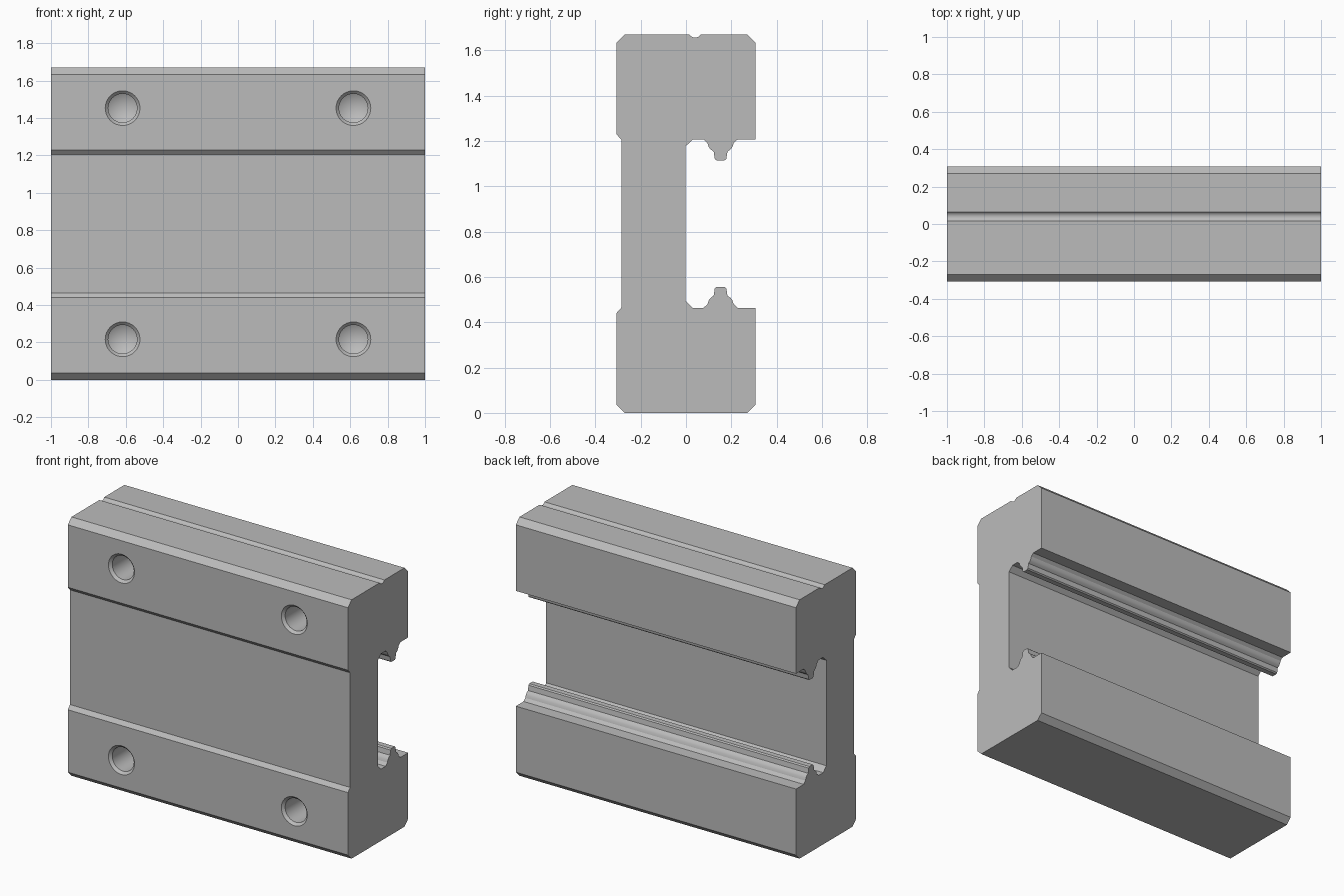
import bpy, bmesh, math

cube = bpy.data.objects.get("Cube")
if cube:
    bpy.data.objects.remove(cube)

HEIGHT, HALF_DEPTH, HALF_LEN = 1.67, 0.307, 1.0

steel = bpy.data.materials.new("plain grey steel")
steel.use_nodes = True
GREY = (0.5, 0.5, 0.5, 1)
steel.diffuse_color = GREY
steel.node_tree.nodes["Principled BSDF"].inputs["Base Color"].default_value = GREY


def make_object(name, bm):
    bmesh.ops.recalc_face_normals(bm, faces=bm.faces)
    mesh = bpy.data.meshes.new(name)
    bm.to_mesh(mesh)
    bm.free()
    mesh.materials.append(steel)
    obj = bpy.data.objects.new(name, mesh)
    bpy.context.collection.objects.link(obj)
    return obj


def arc(cy, cz, r, start, end, n):
    angles = [math.radians(start + (end - start) * i / n) for i in range(n + 1)]
    return [(cy + r * math.cos(a), cz + r * math.sin(a)) for a in angles]


# Upper half of the section as (y, z), from the front web round to the cavity
front_and_top = [(-0.285, 1.205), (-HALF_DEPTH, 1.23), (-HALF_DEPTH, 1.633), (-0.27, HEIGHT)]
top_back = [(0.27, HEIGHT), (HALF_DEPTH, 1.633)]
lip_left = [(0.15, 1.114), (0.135, 1.114), (0.127, 1.121), (0.122, 1.153),
            (0.108, 1.163), (0.1, 1.174), (0.095, 1.19), (0.077, 1.207)]
lip_right = [(0.305 - y, z) for y, z in reversed(lip_left[1:])]
cavity = ([(HALF_DEPTH, 1.207)] + lip_right + lip_left[1:]
          + [(0.03, 1.207), (-0.003, 1.175)])
# Shallow round groove along the top only
groove = arc(0.04, HEIGHT + 0.015, 0.029, 211, 329, 8)

upper = front_and_top + groove + top_back + cavity
lower = [(y, HEIGHT - z) for y, z in reversed(front_and_top + top_back + cavity)]

# Body: section extruded along x
bm = bmesh.new()
section = bm.faces.new([bm.verts.new((-HALF_LEN, y, z)) for y, z in upper + lower])
swept = bmesh.ops.extrude_face_region(bm, geom=[section], use_keep_orig=True)
verts = [g for g in swept["geom"] if isinstance(g, bmesh.types.BMVert)]
bmesh.ops.translate(bm, verts=verts, vec=(2 * HALF_LEN, 0, 0))
body = make_object("carriage_body", bm)

# Four countersunk blind holes with drilled cone ends, spun from one profile
hole = [(0.11, -0.017), (0.093, 0), (0.077, 0.016), (0.077, 0.3), (0, 0.345)]
bm = bmesh.new()
SIDES = 32
for x in (-0.617, 0.617):
    for z in (0.217, HEIGHT - 0.217):
        rings = []
        for r, depth in hole[:-1]:
            rings.append([bm.verts.new((x + r * math.cos(math.tau * i / SIDES),
                                        depth - HALF_DEPTH,
                                        z + r * math.sin(math.tau * i / SIDES)))
                          for i in range(SIDES)])
        tip = bm.verts.new((x, hole[-1][1] - HALF_DEPTH, z))
        bm.faces.new(rings[0])
        for i in range(SIDES):
            j = (i + 1) % SIDES
            for a, b in zip(rings, rings[1:]):
                bm.faces.new((a[i], a[j], b[j], b[i]))
            bm.faces.new((rings[-1][i], rings[-1][j], tip))
cutter = make_object("hole_cutter", bm)
cutter.hide_render = True

bpy.ops.object.select_all(action="DESELECT")
body.select_set(True)
bpy.context.view_layer.objects.active = body
cut = body.modifiers.new("mounting_holes", "BOOLEAN")
cut.operation, cut.solver, cut.object = "DIFFERENCE", "EXACT", cutter
bpy.ops.object.modifier_apply(modifier=cut.name)
bpy.data.objects.remove(cutter)
bpy.ops.object.shade_smooth_by_angle(angle=math.radians(29))
